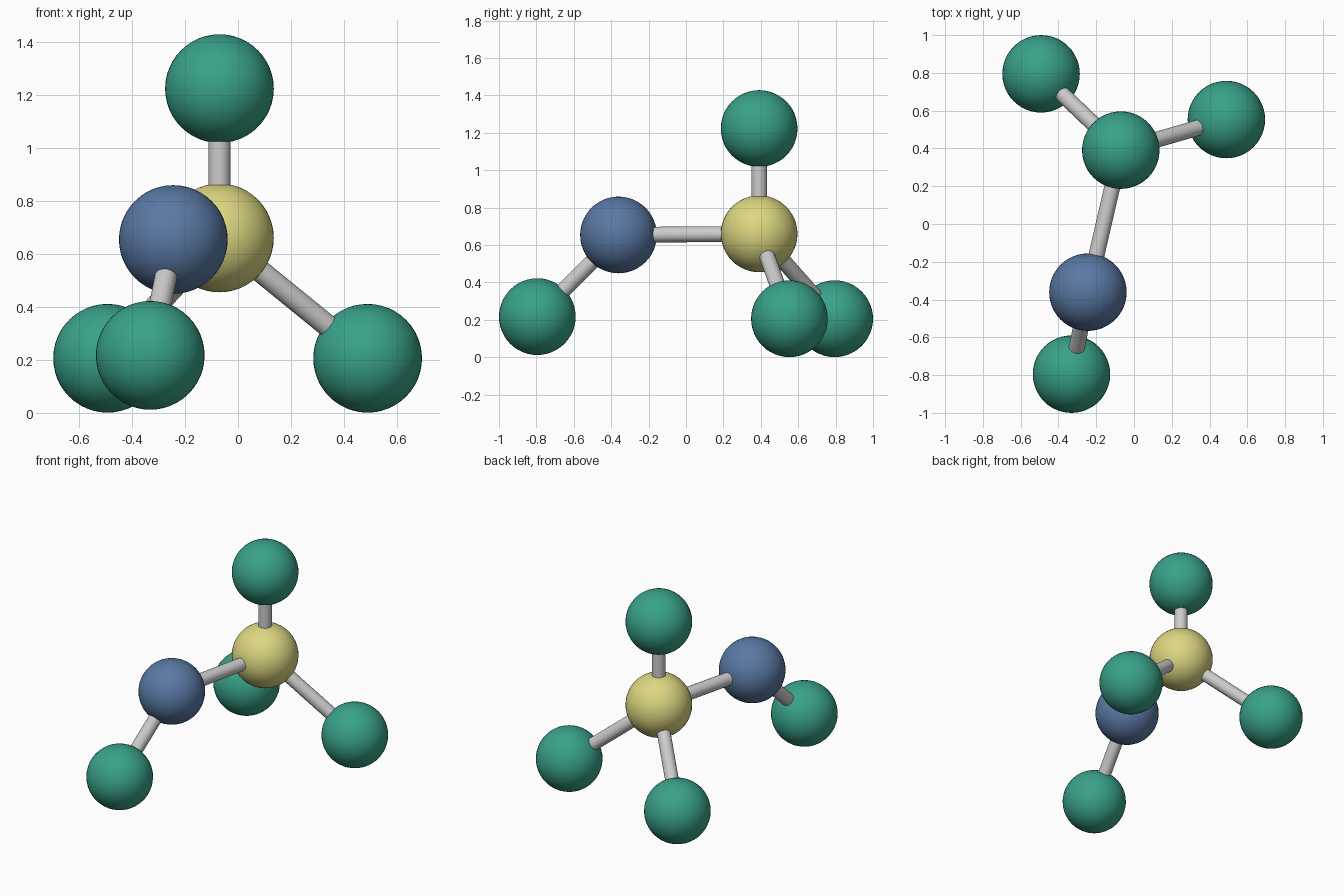
import bpy
from mathutils import Vector

if "Cube" in bpy.data.objects:
    bpy.data.objects.remove(bpy.data.objects["Cube"])

ATOM_R = 0.205
BOND_R = 0.042


def material(name, rgb):
    m = bpy.data.materials.new(name)
    m.diffuse_color = (*rgb, 1)
    m.use_nodes = True
    m.node_tree.nodes["Principled BSDF"].inputs["Base Color"].default_value = m.diffuse_color
    return m


green = material("green", (0.04, 0.36, 0.25))
yellow = material("yellow", (0.72, 0.68, 0.22))
blue = material("blue", (0.10, 0.19, 0.37))

# Atoms: name -> position, colour
atoms = {
    "yellow_centre": ((-0.07, 0.391, 0.66), yellow),
    "blue_centre": ((-0.244, -0.361, 0.654), blue),
    "green_top": ((-0.07, 0.391, 1.223), green),
    "green_right": ((0.489, 0.553, 0.206), green),
    "green_back": ((-0.492, 0.795, 0.206), green),
    "green_front": ((-0.331, -0.795, 0.217), green),
}
for name, (pos, mat) in atoms.items():
    bpy.ops.mesh.primitive_uv_sphere_add(segments=48, ring_count=24, radius=ATOM_R, location=pos)
    ob = bpy.context.object
    ob.name = name + "_atom"
    ob.data.materials.append(mat)
    bpy.ops.object.shade_smooth()

# Bonds: cylinders running between atom centres
bonds = [
    ("yellow_centre", "green_top"),
    ("yellow_centre", "green_right"),
    ("yellow_centre", "green_back"),
    ("yellow_centre", "blue_centre"),
    ("blue_centre", "green_front"),
]
for a, b in bonds:
    p, q = Vector(atoms[a][0]), Vector(atoms[b][0])
    bpy.ops.mesh.primitive_cylinder_add(vertices=32, radius=BOND_R, depth=(q - p).length,
                                        location=(p + q) / 2,
                                        rotation=(q - p).to_track_quat('Z', 'Y').to_euler())
    bpy.context.object.name = f"bond_{a}_to_{b}"
    bpy.ops.object.shade_smooth_by_angle()
